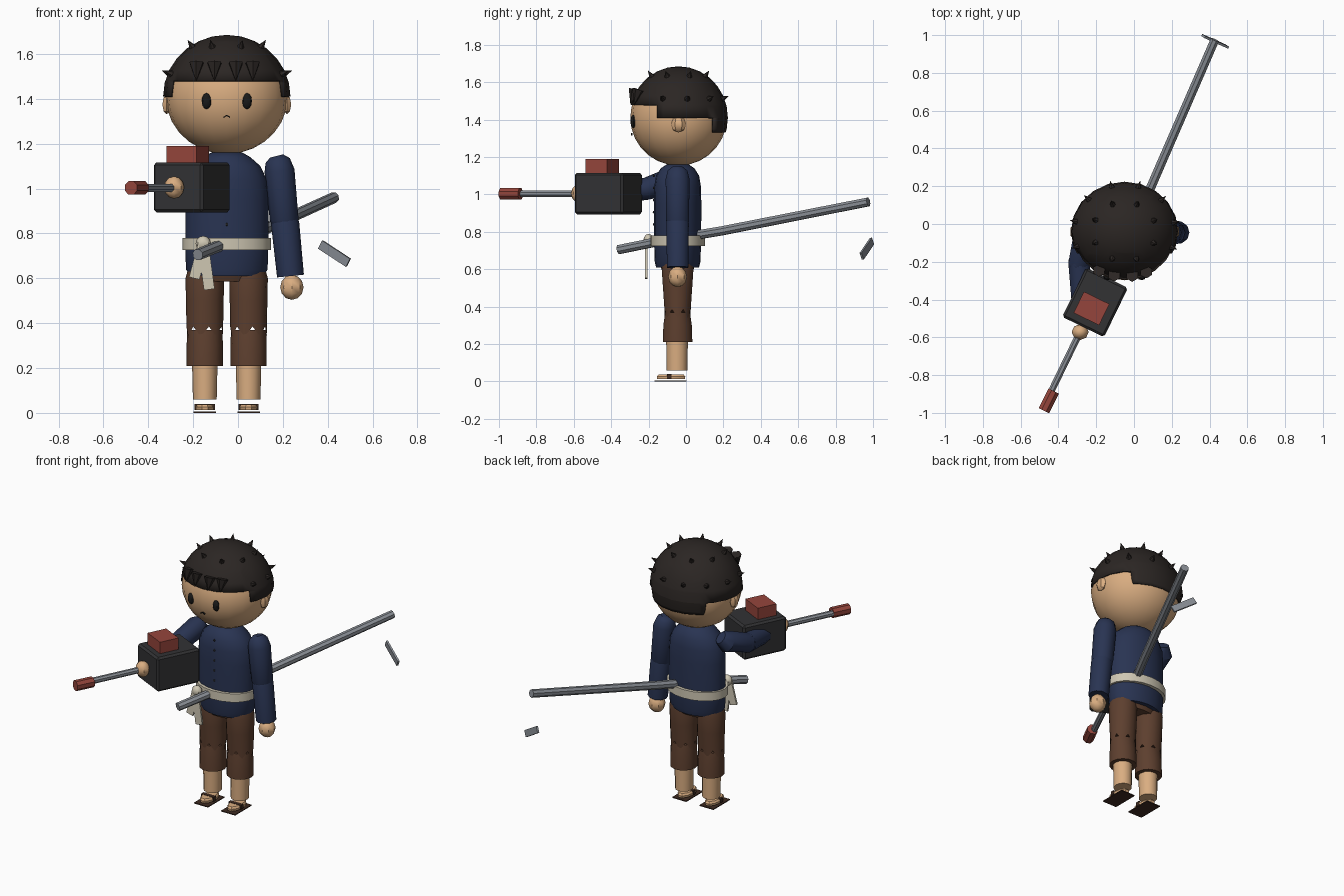
import bpy, bmesh
from math import sin, cos, pi, radians
from mathutils import Vector, Matrix

if "Cube" in bpy.data.objects:
    bpy.data.objects.remove(bpy.data.objects["Cube"])

CX, CY = -0.05, -0.045          # body axis


def material(name, rgb):
    m = bpy.data.materials.new(name)
    m.diffuse_color = (*rgb, 1)
    m.use_nodes = True
    m.node_tree.nodes["Principled BSDF"].inputs["Base Color"].default_value = m.diffuse_color
    return m


SKIN = material("skin", (0.70, 0.42, 0.22))
HAIR = material("hair", (0.024, 0.019, 0.017))
NAVY = material("navy", (0.022, 0.034, 0.085))
BROWN = material("brown", (0.11, 0.05, 0.028))
SOLE = material("sole", (0.05, 0.025, 0.016))
CREAM = material("cream", (0.62, 0.57, 0.45))
RED = material("red", (0.30, 0.06, 0.045))
DARK = material("dark", (0.032, 0.032, 0.034))
STEEL = material("steel", (0.25, 0.27, 0.30))
BLACK = material("black", (0.01, 0.01, 0.01))


def finish(name, bm, mat, angle=40):
    bmesh.ops.recalc_face_normals(bm, faces=bm.faces)
    me = bpy.data.meshes.new(name)
    bm.to_mesh(me)
    bm.free()
    ob = bpy.data.objects.new(name, me)
    bpy.context.collection.objects.link(ob)
    me.materials.append(mat)
    if angle:
        me.shade_smooth()
        me.set_sharp_from_angle(angle=radians(angle))
    return ob


def skin_rings(name, rings, mat, angle=40):
    """Bridge closed rings of points and cap both ends."""
    bm = bmesh.new()
    vs = [[bm.verts.new(p) for p in r] for r in rings]
    n = len(vs[0])
    for a, b in zip(vs, vs[1:]):
        for i in range(n):
            j = (i + 1) % n
            bm.faces.new((a[i], a[j], b[j], b[i]))
    bm.faces.new(vs[0])
    bm.faces.new(vs[-1])
    return finish(name, bm, mat, angle)


def loft(name, cx, cy, profile, mat, n=16, zig=0):
    """Elliptical stack of (z, rx, ry); zig makes the first ring ragged."""
    rings = []
    for k, (z, rx, ry) in enumerate(profile):
        rings.append([(cx + rx * cos(2 * pi * i / n), cy + ry * sin(2 * pi * i / n),
                       z + (zig * (i % 2) if k == 0 else 0)) for i in range(n)])
    return skin_rings(name, rings, mat)


def tube(name, stations, mat, n=8):
    """Round tube through (point, radius) stations."""
    pts = [Vector(p) for p, _ in stations]
    rings = []
    for k, (_, r) in enumerate(stations):
        d = pts[min(k + 1, len(pts) - 1)] - pts[max(k - 1, 0)]
        q = d.to_track_quat('Z', 'Y')
        rings.append([pts[k] + q @ Vector((r * cos(2 * pi * (i + .5) / n), r * sin(2 * pi * (i + .5) / n), 0))
                      for i in range(n)])
    return skin_rings(name, rings, mat)


def ball(name, loc, scale, mat, u=8, v=6, angle=40):
    bm = bmesh.new()
    bmesh.ops.create_uvsphere(bm, u_segments=u, v_segments=v, radius=1,
                              matrix=Matrix.Translation(loc) @ Matrix.Diagonal((*scale, 1)))
    return finish(name, bm, mat, angle)


def box(name, loc, size, mat, rot=None, bevel=0):
    bm = bmesh.new()
    rot = rot or Matrix.Identity(4)
    bmesh.ops.create_cube(bm, size=1, matrix=Matrix.Translation(loc) @ rot @ Matrix.Diagonal((*size, 1)))
    if bevel:
        bmesh.ops.bevel(bm, geom=bm.edges[:], offset=bevel, segments=1, affect='EDGES')
    return finish(name, bm, mat, 0)


# head and face
HC = Vector((CX, -0.04, 1.41))
ball("head", HC, (0.272, 0.258, 0.256), SKIN, 20, 14, 60)
for s, side in ((-1, "right"), (1, "left")):
    ball(side + "_ear", (CX + s * 0.268, -0.04, 1.375), (0.022, 0.04, 0.044), SKIN, 6, 4)
    ball(side + "_eye", (CX + s * 0.09, -0.282, 1.39), (0.022, 0.015, 0.036), BLACK, 8, 6)
    box(side + "_mouth_half", (CX + s * 0.007, -0.29, 1.322), (0.018, 0.01, 0.005), BLACK,
        Matrix.Rotation(s * radians(32), 4, 'Y'))

# hair cap with stepped lower edge
bm = bmesh.new()
HR = Vector((0.284, 0.264, 0.275))
bmesh.ops.create_uvsphere(bm, u_segments=20, v_segments=14, radius=1,
                          matrix=Matrix.Translation(HC) @ Matrix.Diagonal((*HR, 1)))
for co, no in (((0, 0, 1.48), (0, 0, 1)), ((0, 0, 1.41), (0, 0, 1)), ((0, 0, 1.33), (0, 0, 1)),
               ((0, -0.155, 0), (0, 1, 0)), ((0, 0.145, 0), (0, 1, 0))):
    bmesh.ops.bisect_plane(bm, geom=bm.verts[:] + bm.edges[:] + bm.faces[:], plane_co=co, plane_no=no)
drop = []
for f in bm.faces:
    c = f.calc_center_median()
    if c.z < (1.48 if c.y < -0.155 else 1.41 if c.y < 0.145 else 1.33):
        drop.append(f)
bmesh.ops.delete(bm, geom=drop, context='FACES')
hair = finish("hair_cap", bm, HAIR)
sol = hair.modifiers.new("thickness", 'SOLIDIFY')
sol.thickness = 0.01
sol.offset = -1

# hair spikes in rings, plus the fringe
bm = bmesh.new()


def spike(base, direction, r, h):
    q = direction.to_track_quat('Z', 'Y').to_matrix().to_4x4()
    bmesh.ops.create_cone(bm, cap_ends=True, segments=6, radius1=r, radius2=0, depth=h,
                          matrix=Matrix.Translation(base + direction * h / 2) @ q)


for elev, count, first, span in ((54, 8, 22, 360), (22, 8, -20, 250)):
    for i in range(count):
        a, e = radians(first + span * i / count), radians(elev)
        d = Vector((cos(e) * cos(a), cos(e) * sin(a), sin(e)))
        spike(HC + d * HR * 0.98, d, 0.017, 0.042)
for x in (-0.185, -0.105, -0.01, 0.065):
    y = -0.04 - 0.245 * (1 - ((x - CX) / 0.284) ** 2) ** 0.5
    spike(Vector((x, y + 0.01, 1.56)), Vector(((x - CX) * 0.12, -0.3, -1)).normalized(), 0.035, 0.085)
finish("hair_spikes", bm, HAIR, 0)

# torso, belt and hips
loft("tunic", CX, CY, [(0.61, .165, .115), (0.64, .182, .122), (0.75, .185, .126), (0.95, .185, .127),
                       (1.04, .178, .125), (1.10, .150, .115), (1.14, .105, .09), (1.16, .07, .06)], NAVY, 20)
loft("belt", CX, CY, [(0.725, .197, .146), (0.78, .197, .146)], CREAM, 20)
loft("hips", CX, CY, [(0.585, .13, .08), (0.65, .17, .105)], BROWN, 16)
for i in range(5):
    ball(f"button_{i}", (CX, -0.172, 0.84 + 0.065 * i), (.007, .006, .007), DARK, 6, 4)

# belt knot with tails
ball("belt_knot", (-0.155, -0.2, 0.755), (0.034, 0.028, 0.034), CREAM)
for name, x, z in (("short", -0.195, 0.60), ("long", -0.128, 0.55)):
    dx, dz = x + 0.155, z - 0.75
    box(name + "_belt_tail", (-0.155 + dx / 2, -0.213, 0.75 + dz / 2), (0.048, 0.012, (dx * dx + dz * dz) ** .5),
        CREAM, Matrix.Rotation(Vector((0, 0, 1)).angle(Vector((-dx, 0, -dz))) * (1 if dx < 0 else -1), 4, 'Y'))

# legs
for side, x in (("right", -0.148), ("left", 0.047)):
    loft(side + "_trouser", x, CY, [(0.34, .082, .07), (0.40, .082, .073), (0.50, .084, .08),
                                    (0.60, .086, .087), (0.64, .075, .08)], BROWN, 14, 0.045)
    loft(side + "_trouser_cuff", x, CY, [(0.21, .081, .081), (0.30, .081, .078), (0.37, .078, .068)], BROWN, 14)
    loft(side + "_shin", x, -0.048, [(0.06, .053, .056), (0.23, .057, .058)], SKIN, 12)
    loft(side + "_foot", x, -0.08, [(0.012, .042, .078), (0.026, .044, .08), (0.038, .036, .07)], SKIN, 10)
    box(side + "_sole", (x, -0.083, 0.003), (0.10, 0.17, 0.006), SOLE)
    box(side + "_sandal_strap", (x, -0.09, 0.026), (0.09, 0.025, 0.028), SOLE)

# hanging left arm
tube("left_upper_arm", [((.172, CY, 1.145), .03), ((.177, CY, 1.125), .055), ((.185, CY, 1.08), .067),
                        ((.206, CY, .86), .064), ((.207, CY, .84), .055)], NAVY, 10)
tube("left_forearm", [((.207, CY, .87), .056), ((.21, CY, .845), .063), ((.234, CY, .61), .06)], NAVY, 10)
ball("left_hand", (.24, CY, .56), (.052, .05, .056), SKIN)

# raised right arm
tube("right_upper_arm", [((-.235, -.02, 1.12), .04), ((-.255, -.05, 1.09), .066), ((-.29, -.21, 1.03), .06)], NAVY, 10)
ball("right_elbow", (-.29, -.21, 1.03), (.06, .06, .06), NAVY, 10, 6)
tube("right_forearm", [((-.29, -.21, 1.03), .06), ((-.275, -.45, 1.01), .055)], NAVY, 10)
ball("right_hand", (-.285, -.572, 1.005), (.045, .042, .05), SKIN)

# arm-mounted box with red block, rod and grip
turn = Matrix.Rotation(radians(-26), 4, 'Z')
box("arm_box", (-.206, -.415, 1.005), (.246, .29, .222), DARK, turn, 0.012)
box("red_block", (-.225, -.447, 1.15), (.15, .125, .08), RED, turn)
tube("rod", [((-.26, -.52, 1.003), .019), ((-.445, -.90, 1.003), .019)], STEEL)
tube("rod_grip", [((-.425, -.885, 1.003), .033), ((-.477, -.988, 1.003), .033)], RED)

# long scabbard through the belt and the loose guard plate
tube("scabbard", [((-.18, -.36, .705), .026), ((-.075, -.15, .748), .026), ((.087, .19, .805), .026),
                  ((.428, .975, .96), .025)], STEEL)
ax = Vector((.13, -.058, -.085)).normalized()
ay = Vector((.4, .9, .1))
ay = (ay - ax * ay.dot(ax)).normalized()
az = ax.cross(ay)
box("guard_plate", (.43, .967, .71), (.158, .012, .042), STEEL, Matrix((ax, ay, az)).transposed().to_4x4())
